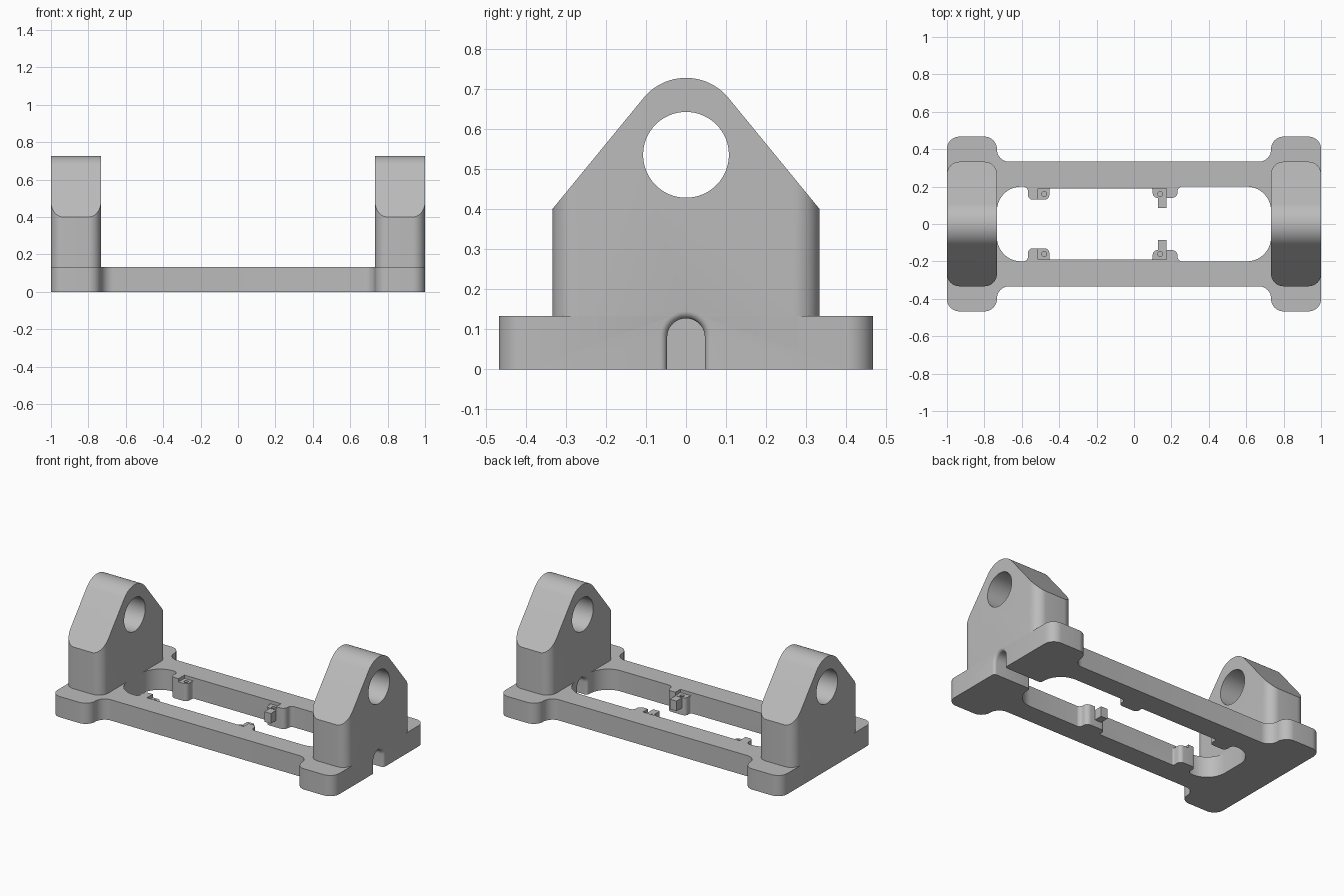
import bpy, bmesh, math
from mathutils import Vector

if "Cube" in bpy.data.objects:
    bpy.data.objects.remove(bpy.data.objects["Cube"], do_unlink=True)

END, INNER = 1.0, 0.733      # x extent of each end block
THICK = 0.133                # base thickness

grey = bpy.data.materials.new("plain grey")
grey.use_nodes = True
grey.diffuse_color = (0.5, 0.5, 0.5, 1)
grey.node_tree.nodes["Principled BSDF"].inputs["Base Color"].default_value = (0.5, 0.5, 0.5, 1)


def loft(name, rings):
    """Closed solid through matching rings of 3D points."""
    bm = bmesh.new()
    loops = [[bm.verts.new(p) for p in ring] for ring in rings]
    n = len(loops[0])
    for a, b in zip(loops, loops[1:]):
        for i in range(n):
            j = (i + 1) % n
            bm.faces.new((a[i], a[j], b[j], b[i]))
    bm.faces.new(loops[0])
    bm.faces.new(loops[-1])
    bmesh.ops.recalc_face_normals(bm, faces=bm.faces)
    mesh = bpy.data.meshes.new(name)
    bm.to_mesh(mesh)
    bm.free()
    mesh.materials.append(grey)
    obj = bpy.data.objects.new(name, mesh)
    bpy.context.collection.objects.link(obj)
    return obj


def rounded(corners, steps=10):
    """Polygon from (x, y, radius) corners with filleted corners."""
    out = []
    for i, (x, y, r) in enumerate(corners):
        p = Vector((x, y))
        if r == 0:
            out.append(p)
            continue
        a = (Vector(corners[i - 1][:2]) - p).normalized()
        b = (Vector(corners[(i + 1) % len(corners)][:2]) - p).normalized()
        # all filleted corners are square
        centre = p + (a + b) * r
        for k in range(steps + 1):
            t = k / steps * math.pi / 2
            out.append(centre - b * r * math.cos(t) - a * r * math.sin(t))
    return out


def prism(name, outline, z0, z1):
    return loft(name, [[(p[0], p[1], z) for p in outline] for z in (z0, z1)])


def box(name, x0, x1, y0, y1, z0, z1):
    return prism(name, [(x0, y0), (x1, y0), (x1, y1), (x0, y1)], z0, z1)


def circle(cx, cy, r, n):
    return [(cx + r * math.cos(2 * math.pi * i / n), cy + r * math.sin(2 * math.pi * i / n))
            for i in range(n)]


def along_x(name, outline, x0, x1):
    return loft(name, [[(x, p[0], p[1]) for p in outline] for x in (x0, x1)])


def combine(obj, tool, operation="DIFFERENCE", keep=False):
    mod = obj.modifiers.new("cut", "BOOLEAN")
    mod.operation, mod.solver, mod.object = operation, "EXACT", tool
    bpy.context.view_layer.objects.active = obj
    bpy.ops.object.modifier_apply(modifier=mod.name)
    if not keep:
        bpy.data.objects.remove(tool, do_unlink=True)


def mirror_y(half):
    return half + [(x, -y, r) for x, y, r in reversed(half)]


# Base plate: two rounded end feet joined by rails
foot = [(END, 0.467, 0.066), (INNER, 0.467, 0.066), (INNER, 0.333, 0.066)]
half = foot + [(-x, y, r) for x, y, r in reversed(foot)]
base = prism("base_frame", rounded(mirror_y(half)), 0, THICK)

# Central opening, its edge stepping in around the mounting tabs
edge = [(INNER, 0.2, 0.13), (0.233, 0.2, 0.025), (0.233, 0.14, 0.03),
        (0.1, 0.14, 0.025), (0.1, 0.19, 0.01), (-0.453, 0.19, 0.01),
        (-0.453, 0.13, 0.025), (-0.567, 0.13, 0.025), (-0.567, 0.2, 0.025),
        (-INNER, 0.2, 0.13)]
combine(base, prism("opening", rounded(mirror_y(edge)), -0.1, 0.3))

# Recessed screw seats, pilot holes and small locating posts
for side, label in ((1, "back"), (-1, "front")):
    for x0, x1, hole_x in ((-0.513, -0.44, -0.48), (0.09, 0.173, 0.14)):
        y0, y1 = sorted((side * 0.1, side * 0.19))
        combine(base, box("seat", x0, x1, y0, y1, 0.112, 0.3))
        combine(base, prism("pilot", circle(hole_x, side * 0.16, 0.013, 20), 0.06, 0.3))
    y0, y1 = sorted((side * 0.085, side * 0.145))
    box(label + "_post", 0.127, 0.173, y0, y1, 0.045, 0.11)

# Cable slot through one end, flared at both mouths
R, FLARE = 0.047, 0.018


def arch(x, r):
    pts = [(x, r * math.cos(math.pi * i / 24), 0.08 + r * math.sin(math.pi * i / 24))
           for i in range(25)]
    return [(x, r, -0.05)] + pts + [(x, -r, -0.05)]


bend = [k / 6 * math.pi / 2 for k in range(7)]
mouth = [(FLARE * (1 - math.cos(t)), R + FLARE * (1 - math.sin(t))) for t in bend]
rings = [arch(END + 0.02, R + FLARE)] + [arch(END - d, r) for d, r in mouth]
rings += [arch(INNER + d, r) for d, r in reversed(mouth)] + [arch(INNER - 0.02, R + FLARE)]
slot = loft("slot", rings)
combine(base, slot, keep=True)

# Bearing towers: rounded block trimmed to a gable, bored through
cap = [(0.137 * math.sin(a), 0.59 + 0.137 * math.cos(a))
       for a in [math.radians(51 * (k / 12 - 1)) for k in range(25)]]
gable = [(-0.5, 0), (-0.5, 0.193), (-0.333, 0.4)] + cap + [(0.333, 0.4), (0.5, 0.193), (0.5, 0)]
for s, label in ((1, "left"), (-1, "right")):
    x0, x1 = sorted((s * INNER, s * END))
    plan = [(x0, -0.333, 0.066), (x1, -0.333, 0.066), (x1, 0.333, 0.066), (x0, 0.333, 0.066)]
    tower = prism(label + "_tower", rounded(plan), THICK, 0.9)
    combine(tower, along_x("gable", gable, x0 - 0.1, x1 + 0.1), "INTERSECT")
    combine(tower, along_x("bore", circle(0, 0.535, 0.107, 64), x0 - 0.1, x1 + 0.1))
    if s > 0:
        combine(tower, slot)

# Smooth the curved walls, keep the edges crisp
for obj in bpy.context.scene.objects:
    if obj.type == "MESH" and grey.name in obj.data.materials:
        bpy.ops.object.select_all(action="DESELECT")
        obj.select_set(True)
        bpy.context.view_layer.objects.active = obj
        bpy.ops.object.shade_smooth_by_angle(angle=math.radians(30))
